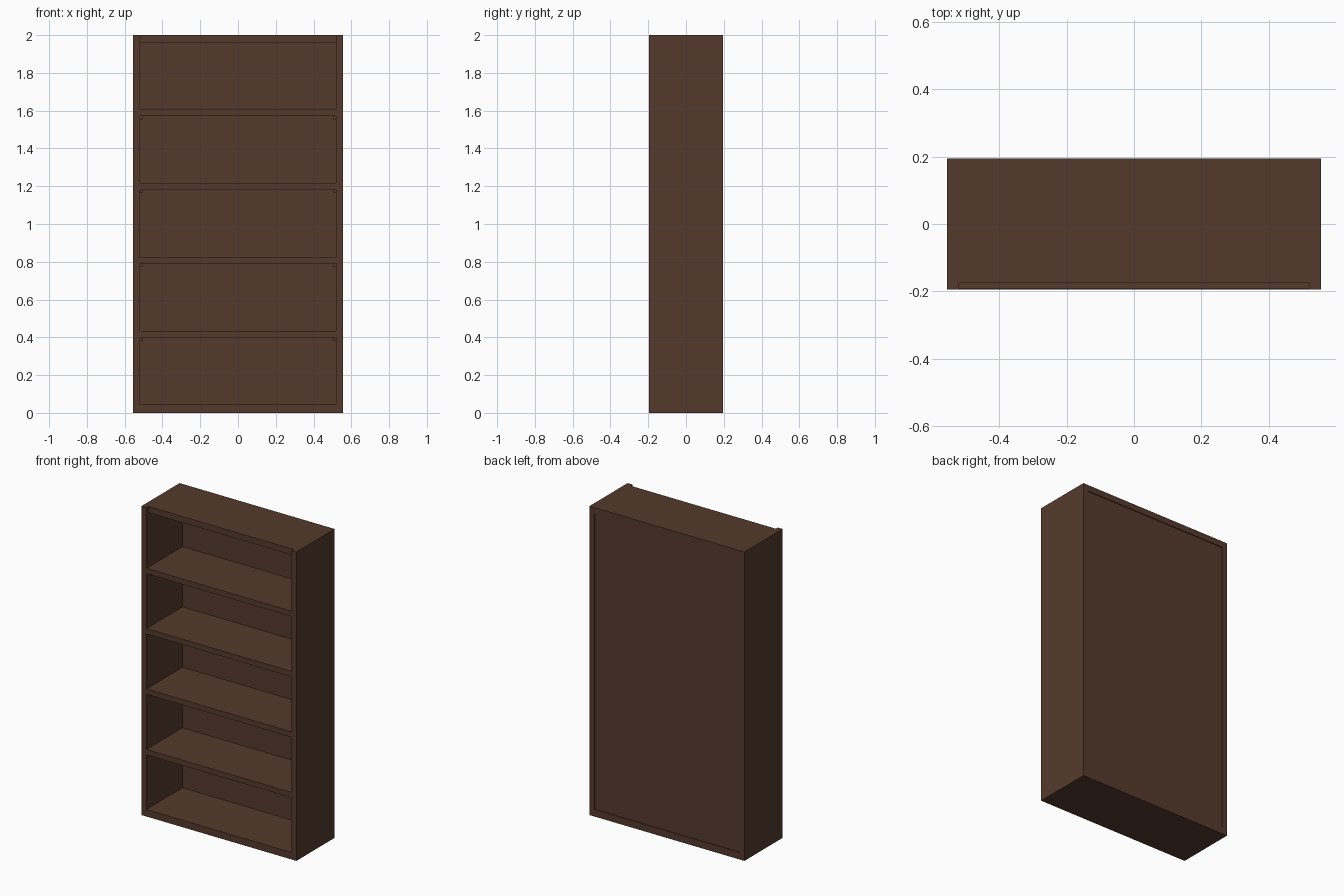
import bpy

if "Cube" in bpy.data.objects:
    bpy.data.objects.remove(bpy.data.objects["Cube"])

W, D, H = 0.555, 0.195, 2.0      # half width, half depth, height
INNER = 0.52                     # half width between the side panels
BACK = 0.19                      # outer face of the slightly recessed back

wood = bpy.data.materials.new("dark_brown_wood")
wood.diffuse_color = (0.091, 0.042, 0.026, 1)
wood.use_nodes = True
wood.node_tree.nodes["Principled BSDF"].inputs["Base Color"].default_value = wood.diffuse_color


def box(name, x0, x1, y0, y1, z0, z1):
    v = [(x, y, z) for x in (x0, x1) for y in (y0, y1) for z in (z0, z1)]
    f = [(0, 1, 3, 2), (4, 6, 7, 5), (0, 4, 5, 1), (2, 3, 7, 6), (0, 2, 6, 4), (1, 5, 7, 3)]
    mesh = bpy.data.meshes.new(name)
    mesh.from_pydata(v, [], f)
    mesh.materials.append(wood)
    ob = bpy.data.objects.new(name, mesh)
    bpy.context.collection.objects.link(ob)
    return ob


# side panels
box("side_left", -W, -INNER, -D, D, 0, H)
box("side_right", INNER, W, -D, D, 0, H)

# bottom and top panels, the top set back a little at the front
box("bottom_panel", -INNER, INNER, -D, D, 0, 0.045)
box("top_panel", -INNER, INNER, -D + 0.02, D, 1.96, H)

# back panel
box("back_panel", -INNER, INNER, BACK - 0.015, BACK, 0.045, 1.96)

# shelves with a support cleat under each end
for i, top in enumerate((0.433, 0.825, 1.216, 1.606)):
    under = top - 0.035
    box(f"shelf_{i + 1}", -INNER, INNER, -D + 0.002, BACK - 0.015, under, top)
    for side, a, b in (("left", -INNER, -INNER + 0.016), ("right", INNER - 0.016, INNER)):
        box(f"shelf_cleat_{side}_{i + 1}", a, b, -D + 0.03, BACK - 0.015, under - 0.018, under)
